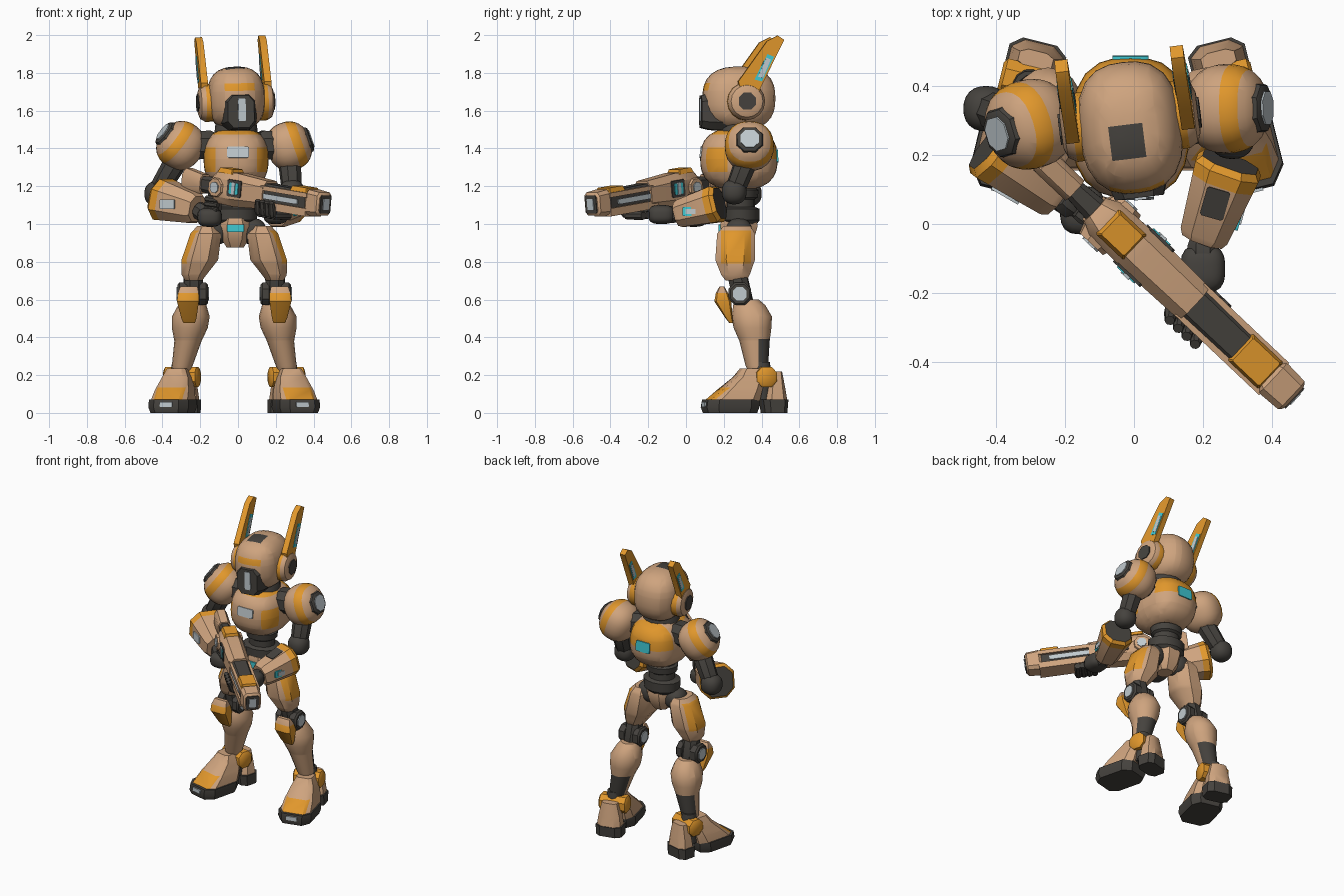
import bpy, bmesh
from math import radians, sin, cos, pi
from mathutils import Matrix, Vector

if bpy.data.objects.get("Cube"):
    bpy.data.objects.remove(bpy.data.objects["Cube"])


def material(name, *rgb):
    m = bpy.data.materials.new(name)
    m.use_nodes = True
    m.diffuse_color = (*rgb, 1)
    m.node_tree.nodes["Principled BSDF"].inputs["Base Color"].default_value = (*rgb, 1)
    return m


TAN = material("tan armour", .62, .37, .21)
ORANGE = material("orange armour", .75, .31, .025)
DARK = material("dark rubber", .06, .055, .048)
GREY = material("pale glass", .53, .59, .62)
CYAN = material("cyan glass", .05, .58, .65)
I = Matrix()


def finish(name, bm, mats, xf=I, cuts=(), rule=None):
    """Cut along planes, colour faces by rule, place and store the mesh."""
    for axis, value in cuts:
        no = Vector((0, 0, 0))
        no[axis] = 1
        bmesh.ops.bisect_plane(bm, geom=bm.verts[:] + bm.edges[:] + bm.faces[:],
                               plane_co=no * value, plane_no=no)
    bmesh.ops.recalc_face_normals(bm, faces=bm.faces)
    if rule:
        bm.normal_update()
        for f in bm.faces:
            f.material_index = int(rule(f.calc_center_median(), f.normal))
    bm.transform(xf)
    bmesh.ops.recalc_face_normals(bm, faces=bm.faces)
    me = bpy.data.meshes.new(name)
    bm.to_mesh(me)
    bm.free()
    for m in mats:
        me.materials.append(m)
    ob = bpy.data.objects.new(name, me)
    bpy.context.scene.collection.objects.link(ob)


def aim(a, b):
    a, b = Vector(a), Vector(b)
    return Matrix.Translation(a) @ (b - a).to_track_quat('Z', 'Y').to_matrix().to_4x4()


def loft(name, rings, mats, xf=I, c=.45, n=0, **kw):
    """Rings are (height, rx, ry, cx, cy); chamfered boxes, or ellipses if n."""
    bm = bmesh.new()
    if n:
        shape = [(cos(2 * pi * i / n), sin(2 * pi * i / n)) for i in range(n)]
    else:
        shape = [(1, -c), (1, c), (c, 1), (-c, 1), (-1, c), (-1, -c), (-c, -1), (c, -1)]
    loops = []
    for t, rx, ry, *o in rings:
        cx, cy = o or (0, 0)
        loops.append([bm.verts.new((cx + rx * u, cy + ry * v, t)) for u, v in shape])
    for a, b in zip(loops, loops[1:]):
        for i in range(len(a)):
            j = (i + 1) % len(a)
            bm.faces.new((a[i], a[j], b[j], b[i]))
    bm.faces.new(loops[0])
    bm.faces.new(loops[-1])
    finish(name, bm, mats, xf, **kw)


def ball(name, radii, mats, xf=I, p=2.3, **kw):
    bm = bmesh.new()
    bmesh.ops.create_uvsphere(bm, u_segments=24, v_segments=16, radius=1)
    for v in bm.verts:
        k = sum(abs(q) ** p for q in v.co) ** (-1 / p)
        v.co = Vector(q * k * r for q, r in zip(v.co, radii))
    finish(name, bm, mats, xf, **kw)


def prism(name, profile, x0, x1, mats, xf=I):
    bm = bmesh.new()
    a, b = [[bm.verts.new((x, y, z)) for y, z in profile] for x in (x0, x1)]
    bm.faces.new(a)
    bm.faces.new(b)
    for i in range(len(a)):
        j = (i + 1) % len(a)
        bm.faces.new((a[i], a[j], b[j], b[i]))
    finish(name, bm, mats, xf)


def box(name, x, y, z, mat, xf=I):
    prism(name, [(y[0], z[0]), (y[1], z[0]), (y[1], z[1]), (y[0], z[1])], *x, [mat], xf)


def plate(name, at, normal, w, h, mat, xf=I, c=.85):
    m = xf @ aim(at, Vector(at) + Vector(normal))
    loft(name, [(-.004, w, h), (.005, w, h)], [mat], m, c)


def tube(name, a, b, r0, r1, mats, xf=I, **kw):
    d = (Vector(b) - Vector(a)).length
    loft(name, [(0, r0 * .85, r0 * .85), (.02, r0, r0), (d - .02, r1, r1),
                (d, r1 * .85, r1 * .85)], mats, xf @ aim(a, b), **kw)


def at(*p):
    return Matrix.Translation(p)


# Head: helmet, visor, ear pods and tall ear fins
H = at(-.01, .28, 1.65) @ Matrix.Rotation(radians(7), 4, 'Z') @ Matrix.Rotation(radians(-1.5), 4, 'Y')


def helmet_colour(c, n):
    if c.z > .1 and abs(c.x + .01) < .05 and -.09 < c.y < .01:
        return 2
    return c.y < -.1 and abs(c.x) < .08 and .04 < c.z < .08


ball("helmet", (.15, .192, .168), [TAN, ORANGE, DARK], H @ at(0, 0, .015), 2.6,
     cuts=[(0, -.06), (0, .04), (1, -.09), (1, .01), (0, -.08), (0, .08), (2, .04), (2, .08)],
     rule=helmet_colour)
loft("visor", [(0, .1, .1), (.1, .087, .097), (.15, .07, .085)], [DARK],
     H @ aim((0, -.055, -.055), (0, -1, -.055)), .6)
plate("visor_glass", (.005, -.207, -.045), (0, -1, 0), .02, .06, GREY, H)
FIN = [(-.025, .1), (.0, .0), (.08, .0), (.09, .06), (.22, .32), (.185, .343), (.13, .315)]
WIN = [(.06, .11), (.1, .1), (.165, .23), (.13, .245)]
for s, side in ((1, "left"), (-1, "right")):
    M = H @ Matrix.Diagonal((s, 1, 1, 1))
    prism(side + "_ear_fin", FIN, .15, .188, [ORANGE], M)
    prism(side + "_fin_window", WIN, .147, .191, [CYAN], M)
    inner = [(.114 + (y - .114) * .65, .17 + (z - .17) * .75) for y, z in WIN]
    prism(side + "_fin_glass", inner, .145, .193, [GREY], M)
    loft(side + "_ear_pod", [(.12, .1, .1), (.165, .1, .1), (.19, .085, .085), (.2, .06, .06)],
         [ORANGE, TAN], M @ aim((0, .02, -.005), (1, .02, -.005)), n=16,
         rule=lambda c, n: c.z > .166)
    plate(side + "_ear_cap", (.201, .02, -.005), (1, 0, 0), .045, .045, DARK, M, .45)


# Torso, neck, waist and pelvis
def chest_colour(c, n):
    if c.y > 0:
        return c.y > .1 and .0 < c.z
    return c.z > .13 or (abs(c.x) > .11 and -.07 < c.z < .06 and c.y < -.06)


loft("neck", [(1.44, .12, .12, -.01, .28), (1.525, .11, .115, -.01, .28), (1.57, .08, .09, -.01, .29)],
     [DARK], n=16)
ball("chest", (.172, .205, .165), [TAN, ORANGE], at(-.01, .28, 1.345), 2.6, rule=chest_colour,
     cuts=[(1, 0), (1, .1), (1, -.06), (2, 0), (2, .13), (2, -.07), (2, .06), (0, .11), (0, -.11)])
plate("chest_glass", (0, .079, 1.38), (0, -1, .12), .058, .03, GREY)
plate("back_window", (-.01, .483, 1.36), (0, 1, .05), .052, .035, CYAN)
loft("waist", [(.98, .07, .07), (1.02, .12, .1), (1.08, .125, .1), (1.09, .085, .075), (1.13, .085, .075),
               (1.14, .1, .09), (1.18, .105, .095), (1.19, .09, .08), (1.24, .11, .1)],
     [DARK], at(-.02, .29, 0), n=16)
loft("pelvis", [(.875, .045, .05), (.92, .072, .08), (.99, .085, .1), (1.03, .07, .09)],
     [TAN, DARK], at(-.015, .28, 0), .5, rule=lambda c, n: abs(n.x) > .9)
plate("pelvis_window", (-.012, .178, .978), (0, -1, 0), .045, .02, CYAN)

# Legs
for s, side in ((1, "left_"), (-1, "right_")):
    M = at(-.02, 0, 0) @ Matrix.Diagonal((s, 1, 1, 1))
    ball(side + "hip", (.07, .07, .07), [DARK], M @ at(.1, .28, .96))
    loft(side + "thigh", [(.7, .045, .055, .215, .265), (.73, .065, .075, .213, .262),
                          (.81, .097, .105, .182, .26), (.95, .082, .1, .15, .265),
                          (.99, .05, .07, .145, .27)], [TAN, ORANGE], M,
         cuts=[(2, .79), (2, .965), (1, .185), (1, .345)],
         rule=lambda c, n: n.x > .4 and .79 < c.z < .965 and .185 < c.y < .345)
    tube(side + "knee_link", (.215, .265, .76), (.22, .31, .56), .05, .05, [DARK], M)
    K = M @ aim((.14, .285, .63), (1, .285, .63))
    loft(side + "knee_joint", [(0, .05, .05), (.01, .06, .06), (.045, .06, .06), (.05, .045, .045),
                               (.105, .045, .045), (.11, .06, .06), (.15, .06, .06), (.16, .05, .05)], [DARK], K)
    for x, d in ((.139, -1), (.301, 1)):
        plate(side + "knee_glass", (x, .285, .63), (d, 0, 0), .036, .036, GREY, M, .45)
    loft(side + "knee_guard", [(.475, .03, .01, .238, .24), (.5, .04, .018, .24, .228),
                               (.59, .058, .045, .245, .195), (.635, .055, .032, .243, .19),
                               (.67, .045, .012, .24, .19)], [ORANGE, TAN], M, .75,
         rule=lambda c, n: c.z > .645)
    loft(side + "shin", [(.22, .045, .05, .278, .38), (.25, .055, .06, .275, .375),
                         (.38, .072, .08, .245, .363), (.45, .095, .1, .235, .352),
                         (.51, .1, .107, .23, .348), (.57, .075, .085, .222, .335),
                         (.6, .055, .06, .22, .325)], [TAN, DARK], M, n=16,
         cuts=[(1, .385), (2, .39)], rule=lambda c, n: c.y > .385 and c.z < .39)
    # Foot turned outward
    F = M @ at(.285, .4, 0) @ Matrix.Rotation(radians(14), 4, 'Z')
    loft(side + "ankle", [(.07, .05, .06), (.2, .055, .055), (.27, .045, .045)], [DARK], F, n=12)
    loft(side + "toe_sole", [(0, .1, .133, 0, -.172), (.03, .11, .143, 0, -.172), (.07, .108, .14, 0, -.168)],
         [DARK], F, .62)
    loft(side + "heel_sole", [(0, .085, .06, 0, .068), (.07, .085, .068, 0, .066)], [DARK], F, .6)
    loft(side + "foot", [(.065, .1, .135, 0, -.16), (.12, .092, .11, 0, -.12),
                         (.19, .07, .075, 0, -.07), (.235, .05, .05, 0, -.06)], [TAN, ORANGE], F, .65,
         cuts=[(1, -.19), (2, .135), (0, .077), (0, -.077)],
         rule=lambda c, n: c.y < -.19 and c.z < .135 and abs(c.x) < .077)
    loft(side + "heel", [(.065, .078, .06, 0, .07), (.13, .07, .05, 0, .07), (.22, .05, .025, 0, .08)],
         [TAN], F, .55)
    loft(side + "ankle_disc", [(-.1, .04, .04), (-.09, .054, .054), (.078, .054, .054), (.088, .04, .04)],
         [ORANGE], F @ aim((0, .01, .19), (1, .01, .19)), .45)
    plate(side + "toe_glass", (0, -.315, .045), (0, -1, 0), .035, .013, GREY, F)

# Arms: shoulder centre and axis, elbow, forearm ends and radii, hand
ARMS = {"left_": ((.27, .335, 1.412), (.93, .02, .32), (.285, .255, 1.17),
                  (.28, .18, 1.11), (.2, -.045, 1.05), .097, .072, (.2, -.13, 1.05)),
        "right_": ((-.303, .29, 1.415), (-.74, -.22, .58), (-.43, .335, 1.16),
                   (-.415, .24, 1.135), (-.215, .085, 1.08), .11, .08, (-.15, .04, 1.035))}
for side, (sh, ax, elbow, fa, fb, ra, rb, hand) in ARMS.items():
    sh, ax = Vector(sh), Vector(ax).normalized()
    ball(side + "shoulder", (.13, .13, .118), [TAN, ORANGE], aim(sh, sh + ax), 2.3,
         cuts=[(2, .02), (2, .07)], rule=lambda c, n: .02 < c.z < .07)
    loft(side + "shoulder_ring", [(.08, .078, .078), (.115, .066, .066), (.122, .055, .055)],
         [DARK], aim(sh, sh + ax))
    plate(side + "shoulder_glass", sh + ax * .122, ax, .048, .048, GREY, I, .45)
    tube(side + "shoulder_link", (sh.x * .4, .29, 1.42), sh, .075, .075, [DARK])
    tube(side + "upper_arm", sh - Vector((0, 0, .04)), elbow, .058, .05, [DARK])
    ball(side + "elbow", (.066, .066, .066), [DARK], at(*elbow))
    tube(side + "forearm", fa, fb, ra, rb, [TAN, ORANGE, DARK], c=.5, cuts=[(2, .06)],
         rule=lambda c, n: 2 if c.z < .001 else c.z < .06)
    tube(side + "wrist", fb, hand, .045, .045, [DARK])
    ball(side + "palm", (.065, .07, .05), [DARK], at(*hand), 3)
plate("left_forearm_pad", (.236, .06, 1.166), (-.1, -.35, 1), .035, .045, DARK)
plate("left_forearm_window", (.309, .03, 1.066), (1, -.27, -.02), .05, .024, CYAN)
plate("left_forearm_glass", (.314, .03, 1.066), (1, -.27, -.02), .032, .014, GREY)
plate("right_forearm_window", (-.374, .083, 1.105), (-.5, -.86, 0), .045, .026, GREY)

# Rifle, built along its own x axis
G = at(.1, -.16, 1.165) @ Matrix.Rotation(radians(-43.4), 4, 'Z') @ Matrix.Rotation(radians(7), 4, 'Y')
GX = G @ Matrix.Rotation(pi / 2, 4, 'Y')
loft("rifle_body", [(-.3, .055, .045), (-.26, .085, .066), (-.12, .09, .07), (.1, .075, .065)],
     [TAN], GX, .55)
loft("rifle_core", [(.06, .062, .052), (.44, .057, .05)], [DARK], GX, .75)
loft("rifle_muzzle", [(.4, .055, .05), (.415, .068, .06), (.49, .062, .056), (.5, .05, .045)], [TAN], GX, .7)
plate("muzzle_opening", (.5, 0, 0), (1, 0, 0), .04, .047, DARK, G)
plate("muzzle_glass", (.505, 0, 0), (1, 0, 0), .022, .03, GREY, G)
box("rifle_lower_rail", (.05, .42), (-.062, .062), (-.074, -.032), TAN, G)
loft("rifle_rear_cap", [(.08, .056, .05), (.106, .046, .04)], [ORANGE], G @ at(-.2, 0, 0), .92)
loft("rifle_front_cap", [(.04, .066, .056), (.075, .054, .045)], [ORANGE], G @ at(.345, 0, 0), .92)
loft("rifle_neck", [(-.4, .04, .03), (-.27, .05, .04)], [DARK], GX, .6)
loft("rifle_stock", [(-.52, .06, .035), (-.5, .07, .04), (-.38, .05, .04)], [TAN], GX, .6)
box("rifle_grip", (-.33, -.27), (-.025, .025), (-.17, -.04), DARK, G)
for d in (-1, 1):
    box("rifle_upper_rail", (.08, .42), sorted((d * .045, d * .064)), (.025, .05), TAN, G)
    plate("rifle_side_panel", (-.1, d * .069, .01), (0, d, 0), .05, .045, DARK, G)
    plate("rifle_side_window", (-.1, d * .073, .01), (0, d, 0), .032, .03, CYAN, G)
    plate("rifle_side_glass", (-.1, d * .077, .01), (0, d, 0), .012, .034, GREY, G)
    plate("rifle_light_strip", (.22, d * .053, -.005), (0, d, 0), .13, .014, GREY, G)
    loft("rifle_hub", [(.05, .055, .055), (.08, .045, .045)], [TAN], G @ aim((-.235, 0, 0), (-.235, d, 0)))
    plate("rifle_hub_glass", (-.235, d * .081, 0), (0, d, 0), .028, .028, GREY, G, .45)

# Fingers wrapping under the rifle and around the grip
for i in range(4):
    x = .08 + i * .034
    P = [G @ Vector(q) for q in ((x, .07, -.1), (x, -.055, -.1), (x + .01, -.085, -.03))]
    tube("left_finger", P[0], P[1], .022, .02, [DARK])
    tube("left_fingertip", P[1], P[2], .021, .016, [DARK])
    z = -.07 - i * .026
    tube("right_finger", G @ Vector((-.32, -.045, z)), G @ Vector((-.24, -.035, z)), .018, .015, [DARK])

# Smooth shading with sharp edges kept
for ob in bpy.context.scene.objects:
    ob.select_set(ob.type == 'MESH')
    if ob.type == 'MESH':
        bpy.context.view_layer.objects.active = ob
bpy.ops.object.shade_smooth_by_angle(angle=radians(35))
